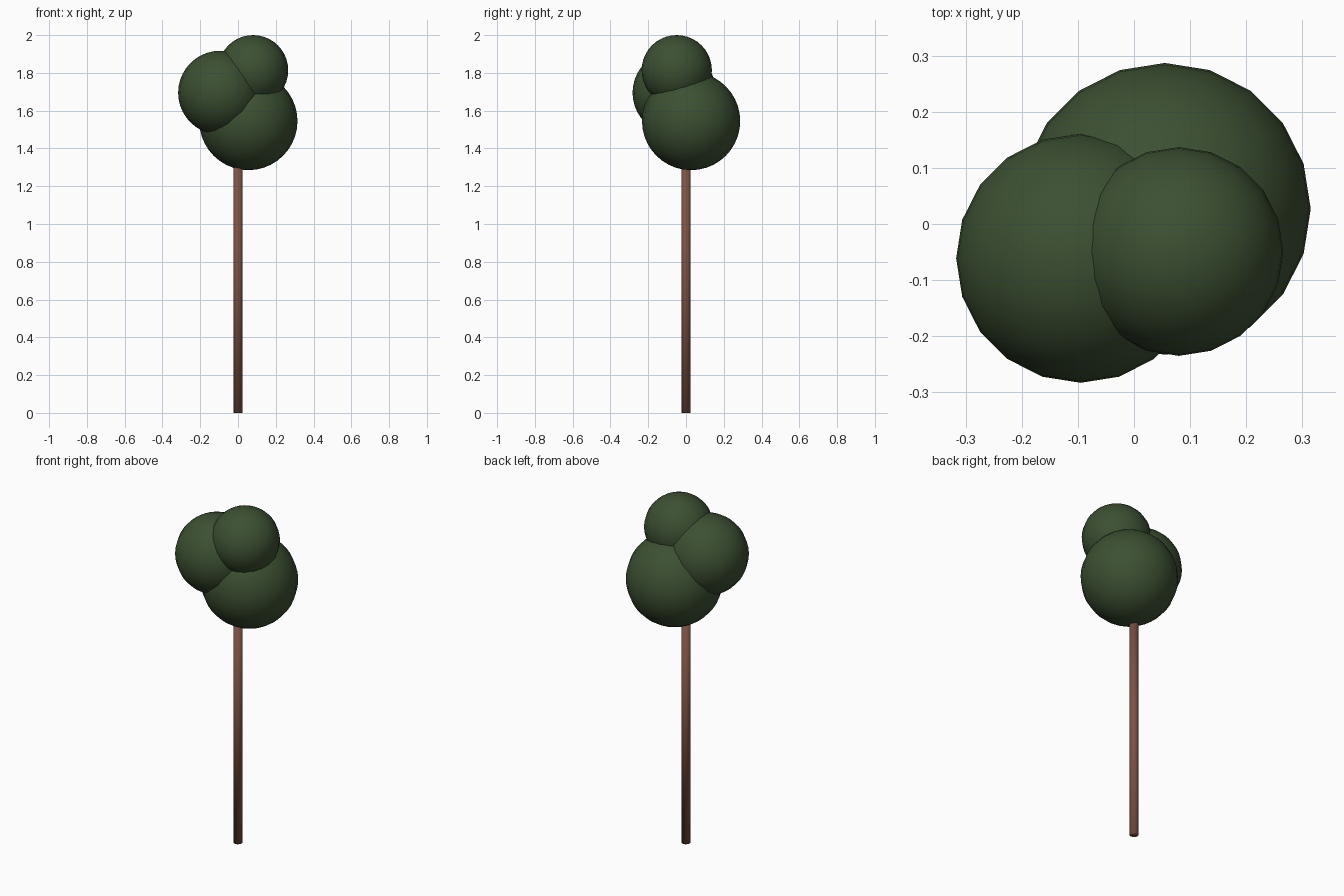
import bpy

cube = bpy.data.objects.get("Cube")
if cube:
    bpy.data.objects.remove(cube, do_unlink=True)


def make_material(name, color):
    mat = bpy.data.materials.new(name)
    mat.use_nodes = True
    mat.diffuse_color = color
    mat.node_tree.nodes["Principled BSDF"].inputs["Base Color"].default_value = color
    return mat


def finish(name, mat):
    obj = bpy.context.object
    obj.name = obj.data.name = name
    obj.data.materials.append(mat)
    bpy.ops.object.shade_smooth()


leaf_green = make_material("leaf green", (0.045, 0.08, 0.032, 1))
bark_brown = make_material("bark brown", (0.2, 0.087, 0.054, 1))

# Slender trunk, running up into the lowest leaf ball
TRUNK_TOP = 1.45
bpy.ops.mesh.primitive_cylinder_add(vertices=12, radius=0.025, depth=TRUNK_TOP,
                                    location=(0, 0, TRUNK_TOP / 2))
finish("trunk", bark_brown)

# Three overlapping leaf balls
for name, radius, centre in [
    ("lower_foliage", 0.26, (0.055, 0.027, 1.545)),
    ("right_foliage", 0.222, (-0.095, -0.061, 1.695)),
    ("upper_foliage", 0.186, (0.08, -0.049, 1.814)),
]:
    bpy.ops.mesh.primitive_uv_sphere_add(segments=20, ring_count=20,
                                         radius=radius, location=centre)
    finish(name, leaf_green)
